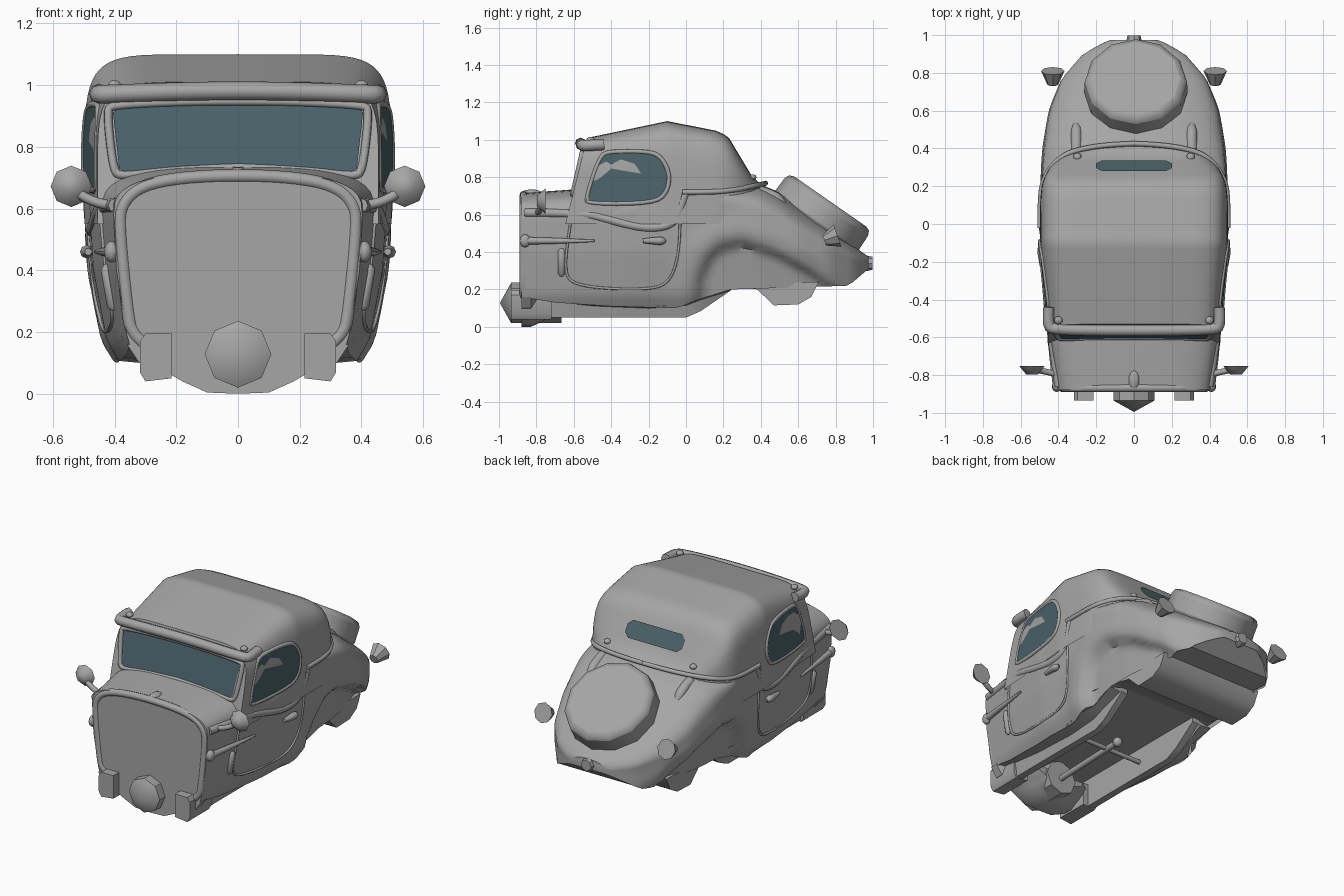
import bpy, bmesh, math
from mathutils import Vector

if "Cube" in bpy.data.objects:
    bpy.data.objects.remove(bpy.data.objects["Cube"])


def material(name, rgb):
    m = bpy.data.materials.new(name)
    m.use_nodes = True
    m.diffuse_color = (*rgb, 1)
    m.node_tree.nodes["Principled BSDF"].inputs["Base Color"].default_value = (*rgb, 1)
    return m


GREY = material("body_grey", (0.38, 0.38, 0.38))
GLASS = material("glass_teal", (0.07, 0.125, 0.145))


# helpers
def interp(table, t):
    for (a, u), (b, v) in zip(table, table[1:]):
        if t <= b:
            return u + (v - u) * max(0, (t - a) / (b - a))
    return table[-1][1]


def finish(ob, mat=GREY, angle=35):
    ob.data.materials.clear()
    ob.data.materials.append(mat)
    bpy.ops.object.select_all(action="DESELECT")
    ob.select_set(True)
    bpy.context.view_layer.objects.active = ob
    if angle:
        bpy.ops.object.shade_smooth_by_angle(angle=math.radians(angle))
    return ob


def mesh(name, verts, faces, mat=GREY, angle=35):
    bm = bmesh.new()
    vs = [bm.verts.new(v) for v in verts]
    for f in faces:
        bm.faces.new([vs[i] for i in f])
    bmesh.ops.recalc_face_normals(bm, faces=bm.faces)
    me = bpy.data.meshes.new(name)
    bm.to_mesh(me)
    bm.free()
    ob = bpy.data.objects.new(name, me)
    bpy.context.collection.objects.link(ob)
    return finish(ob, mat, angle)


def loft(name, rings, closed=False, caps=(0, 0)):
    n = len(rings[0])
    faces = [(k * n + i, k * n + (i + 1) % n, (k + 1) * n + (i + 1) % n, (k + 1) * n + i)
             for k in range(len(rings) - 1) for i in range(n if closed else n - 1)]
    if caps[0]:
        faces.append(range(n))
    if caps[1]:
        faces.append(range((len(rings) - 1) * n, len(rings) * n))
    return mesh(name, [v for r in rings for v in r], faces)


def tube(name, pts, r, cyclic=False, smooth=True, radii=None):
    cu = bpy.data.curves.new(name, "CURVE")
    cu.dimensions = "3D"
    cu.bevel_depth, cu.bevel_resolution, cu.use_fill_caps = r, 2, True
    sp = cu.splines.new("NURBS" if smooth else "POLY")
    sp.points.add(len(pts) - 1)
    for i, (p, q) in enumerate(zip(sp.points, pts)):
        p.co = (*q, 1)
        p.radius = radii[i] if radii else 1
    sp.use_cyclic_u, sp.use_endpoint_u = cyclic, True
    sp.order_u, sp.resolution_u = 3, 4
    ob = bpy.data.objects.new(name, cu)
    bpy.context.collection.objects.link(ob)
    bpy.ops.object.select_all(action="DESELECT")
    ob.select_set(True)
    bpy.context.view_layer.objects.active = ob
    bpy.ops.object.convert(target="MESH")
    return finish(bpy.context.object, angle=50)


def cone(name, loc, axis, r1, r2, depth, n=8, bevel=0, angle=35):
    bpy.ops.mesh.primitive_cone_add(vertices=n, radius1=r1, radius2=r2, depth=depth, location=loc)
    ob = bpy.context.object
    ob.name = name
    ob.rotation_euler = Vector(axis).to_track_quat("Z", "Y").to_euler()
    if bevel:
        mod = ob.modifiers.new("edge", "BEVEL")
        mod.width, mod.segments = bevel, 2
    return finish(ob, angle=angle)


def ball(name, loc, size):
    bpy.ops.mesh.primitive_uv_sphere_add(segments=10, ring_count=6, radius=1, location=loc)
    ob = bpy.context.object
    ob.name, ob.scale = name, size
    return finish(ob, angle=60)


# body shape rules
PLAN = [(-.88, .41), (-.6, .452), (-.3, .488), (0, .495), (.2, .495), (.4, .485), (.6, .455),
        (.77, .395), (.89, .295), (.95, .2), (.975, .13)]
BOTTOM = [(-.88, .16), (-.7, .13), (-.4, .11), (-.05, .1), (.08, .15), (.24, .2), (.87, .22), (.975, .31)]
SHOULDER = [(-.88, .58), (-.4, .6), (0, .69), (.2, .68), (.4, .6), (.6, .5), (.8, .4), (.975, .33)]
TOP = [(-.88, .715), (-.6, .735), (.3, .76), (.4, .76), (.5, .72), (.7, .58), (.9, .43), (.975, .375)]
TUCK = [(.1, .78), (.17, .87), (.4, .96), (.6, .985), (.75, 1)]
ARCH = [(-.03, .1), (0, .28), (.06, .42), (.15, .5), (.3, .53), (.5, .47), (.7, .36), (.9, .22)]
CAB_W = [(-.62, .447), (-.1, .498), (.12, .497), (.2, .49), (.25, .475), (.3, .445), (.36, .385), (.4, .29), (.42, .15)]
CAB_TOP = [(-.53, 1.01), (-.1, 1.1), (.18, 1.045), (.23, 1.01), (.35, .81), (.39, .77), (.42, .75)]
CAB_BASE, CAB_N = .55, 7


def fender(y, z):
    p = Vector((y, z))
    d = 1
    for a, b in zip(ARCH, ARCH[1:]):
        a, b = Vector(a), Vector(b)
        t = min(1, max(0, (p - a).dot(b - a) / (b - a).length_squared))
        d = min(d, (p - a.lerp(b, t)).length)
    under = y > ARCH[0][0] and z < interp(ARCH, y)
    inset = .05 * min(1, max(0, (d - .06) / .04)) if under else 0
    return .014 * math.exp(-(d / .06) ** 2) - inset


def body_x(y, z):
    return interp(PLAN, y) * interp(TUCK, z) + fender(y, z)


def cab_x(y, z):
    f = (z - CAB_BASE) / (interp(CAB_TOP, y) - CAB_BASE)
    return interp(CAB_W, y) * max(0, 1 - f ** CAB_N) ** (1 / CAB_N)


def screen_y(z):
    return -.62 + (z - .65) * .25


def mirrored(half):
    return half + [(-x, y, z) for x, y, z in reversed(half[:-1])]


# lower body shell
def body_ring(y):
    zb, zs, zt = (interp(t, y) for t in (BOTTOM, SHOULDER, TOP))
    half = [(body_x(y, z), y, z) for z in (zb + (zs - zb) * i / 14 for i in range(14))]
    e = 2 / interp([(-.88, 3), (.3, 3), (.6, 2.2)], y)
    for i in range(11):
        c, s = math.cos(i * math.pi / 20), math.sin(i * math.pi / 20)
        z = zs + (zt - zs) * s ** e
        x = 0 if i == 10 else interp(PLAN, y) * interp(TUCK, zs) * c ** e + fender(y, z) * c
        half.append((x, y, z))
    return mirrored(half)


stations = [-.88 + 1.84 * i / 54 for i in range(55)] + [.975]
loft("body_shell", [body_ring(y) for y in stations], caps=(1, 1))


# cab with sloped windscreen face
def cab_ring(y):
    half = []
    lean = interp([(-.53, 1), (-.4, 0)], y)
    zt, w = interp(CAB_TOP, y), interp(CAB_W, y)
    for i in range(17):
        a = i * math.pi / 32
        z = CAB_BASE + (zt - CAB_BASE) * math.sin(a) ** (2 / CAB_N)
        x = 0 if i == 16 else w * math.cos(a) ** (2 / CAB_N)
        half.append((x, y + lean * (screen_y(z) - screen_y(zt)), z))
    return mirrored(half)


cab_y = [-.53, -.48, -.4, -.3, -.2, -.13, -.1, -.07, 0, .07, .12, .16, .2, .23, .26, .3, .33, .35, .37, .39, .41, .42]
loft("cab", [cab_ring(y) for y in cab_y], caps=(1, 1))
tube("roof_visor", [(-.45, -.44, .975), (-.46, -.54, .968), (-.42, -.56, .972), (0, -.565, .985),
                    (.42, -.56, .972), (.46, -.54, .968), (.45, -.44, .975)], .03)

# windscreen and rear window
half = [(0, .742), (.2, .735), (.36, .715), (.385, .73), (.405, .91), (.39, .925), (.2, .935), (0, .937)]
outline = half + [(-x, z) for x, z in reversed(half[1:-1])]
mesh("windscreen", [(x, screen_y(z) - .007, z) for x, z in outline], [range(len(outline))], GLASS, 0)
tube("windscreen_rim", [(x * 1.05, screen_y(z) - .003, z + (z - .83) * .1) for x, z in outline], .014, True)
rear = [(.17, .275), (.2, .29), (.2, .315), (.17, .33)]
rear += [(-x, y) for x, y in reversed(rear)]
mesh("rear_window", [(x, y + .006, interp(CAB_TOP, y) + .006) for x, y in rear], [range(8)], GLASS, 0)

# grille rim and lower pan
face = [(0, .708), (.2, .698), (.32, .67), (.375, .615), (.385, .55), (.355, .25), (.34, .19), (.3, .16)]
tube("grille_rim", [(-x, -.868, z) for x, z in reversed(face[1:])] + [(x, -.868, z) for x, z in face], .022)
pan = [(.36, .16), (.32, .1), (.24, .075), (.18, .04), (.1, .004), (0, 0)]
pan = pan + [(-x, z) for x, z in reversed(pan[:-1])]
loft("front_pan", [[(x * k, y, .16 - (.16 - z) * k) for x, z in pan] for y, k in
                   ((-.88, 1), (-.83, 1), (-.76, .8), (-.68, .5))], True, (1, 1))
cone("nose_cylinder", (0, -.8, .128), (0, -1, 0), .108, .108, .27)
cone("nose_cone", (0, -.965, .128), (0, -1, 0), .108, 0, .06, angle=60)

# underside: floor, rear pan, shaft and axle
loft("floor", [[(s * (body_x(y, interp(BOTTOM, y) + .02) - .005), y, max(.23, interp(BOTTOM, y) + .01))
                for s in (1, -1)] for y in (-.87, -.6, -.3, 0, .2, .4, .6, .7, .8, .87, .93, .97)])
rear_pan = [(.24, .23), (.38, .2), (.47, .115), (.6, .12), (.67, .16), (.71, .24)]
loft("rear_pan", [[(x, y, z) for y, z in rear_pan] for x in (-.36, .36)], True, (1, 1))
tube("drive_shaft", [(0, -.7, .12), (0, -.15, .14)], .018, smooth=False)
ball("shaft_joint", (0, -.15, .14), (.03, .03, .03))
tube("cross_axle", [(-.26, -.25, .14), (.26, -.25, .14)], .014, smooth=False)

# spare wheel and centre details
cone("spare_wheel", (.01, .725, .605), (0, .57, .82), .275, .27, .16, 12, .035)
ball("hood_ornament", (0, -.825, .715), (.03, .055, .02))
cone("tail_lamp", (0, .972, .34), (0, 1, 0), .045, .035, .05)


def side_parts(side, s):
    # side glass with rim
    win = [(-.52, .68), (-.51, .74), (-.45, .91), (-.4, .93), (-.2, .93), (-.14, .9), (-.1, .82),
           (-.11, .73), (-.17, .67), (-.5, .665)]
    centre = Vector((-.31, .8))
    put = lambda y, z, o: (s * (cab_x(y, z) + o), y, z)
    mesh(side + "_window", [put(y, z, .005) for y, z in win], [range(len(win))], GLASS, 0)
    rim = [centre + (Vector(p) - centre) * 1.06 for p in win]
    tube(side + "_window_rim", [put(y, z, -.001) for y, z in rim], .012, True)
    # mouldings and door seam
    belt = [(-.86, .61), (-.55, .61), (-.4, .57), (-.25, .53), (-.12, .53), (-.05, .57), (-.02, .66), (0, .72)]
    tube(side + "_belt", [(s * (body_x(y, z) - .01), y, z) for y, z in belt], .024)
    hood = [(-.02, .72), (.1, .72), (.2, .725), (.28, .735), (.35, .75), (.39, .76), (.42, .765)]
    tube(side + "_rear_belt", [(s * interp(CAB_W, y), y, z) for y, z in hood] + [(0, .425, .768)], .014)
    door = [(-.03, .7), (-.03, .5), (-.05, .33), (-.1, .23), (-.2, .2), (-.45, .205), (-.6, .23),
            (-.645, .28), (-.64, .42), (-.61, .6)]
    tube(side + "_door_seam", [(s * (body_x(y, z) + .002), y, z) for y, z in door], .007)
    # sill rail
    rings = []
    for y in (-.87, -.5, -.2, 0, .08, .24):
        low = interp([(0, .05), (.08, .085), (.24, .2)], y)
        base = interp(BOTTOM, y)
        rings.append([(s * body_x(y, base), y, base + .002), (s * .31, y, base - .005), (s * .295, y, low),
                      (s * .25, y, low), (s * .25, y, .24)])
    loft(side + "_sill", rings, True, (1, 1))
    # bumper block
    block = [(.215, .05), (.3, .04), (.318, .07), (.318, .17), (.3, .195), (.215, .195)]
    loft(side + "_bumper_block", [[(s * x, y, z) for x, z in block] for y in (-.935, -.72)], True, (1, 1))
    # mirror, lamps and fittings
    tube(side + "_mirror_arm", [(s * .39, -.8, .61), (s * .47, -.78, .61), (s * .53, -.77, .66)], .016)
    cone(side + "_mirror", (s * .54, -.775, .672), (0, -1, 0), .067, .03, .045, angle=70)
    cone(side + "_rear_lamp", (s * .43, .775, .475), (0, -1, -.35), .062, .03, .075)
    ball(side + "_side_lamp", (s * .41, -.86, .46), (.025, .03, .035))
    tube(side + "_side_spear", [(s * (body_x(y, .46) + .01), y, .46) for y in (-.85, -.7, -.49)],
         .02, smooth=False, radii=(1, .8, .3))
    tube(side + "_door_handle", [(s * (body_x(-.17, .46) + o), y, .46) for y, o in
                                 ((-.23, .01), (-.17, .015), (-.125, .015), (-.11, .01))], .024, radii=(.5, .8, 1, .4))
    tube(side + "_hinge", [(s * body_x(-.665, z), -.665, z) for z in (.27, .285, .405, .42)],
         .02, smooth=False, radii=(.4, 1, 1, .4))
    ball(side + "_cowl_knob", (s * .38, -.68, .655), (.025, .045, .025))
    for end, x, y, z in (("front", .4, -.51, 1), ("rear", .3, .355, .8)):
        ball(side + "_" + end + "_roof_stud", (s * x, y, z), (.022, .022, .016))
    tube(side + "_deck_strap", [(s * .305, y, z) for y, z in ((.39, .725), (.46, .705), (.51, .665), (.54, .63))],
         .03, radii=(1, 1, 1, .4))


for side, s in (("left", 1), ("right", -1)):
    side_parts(side, s)
